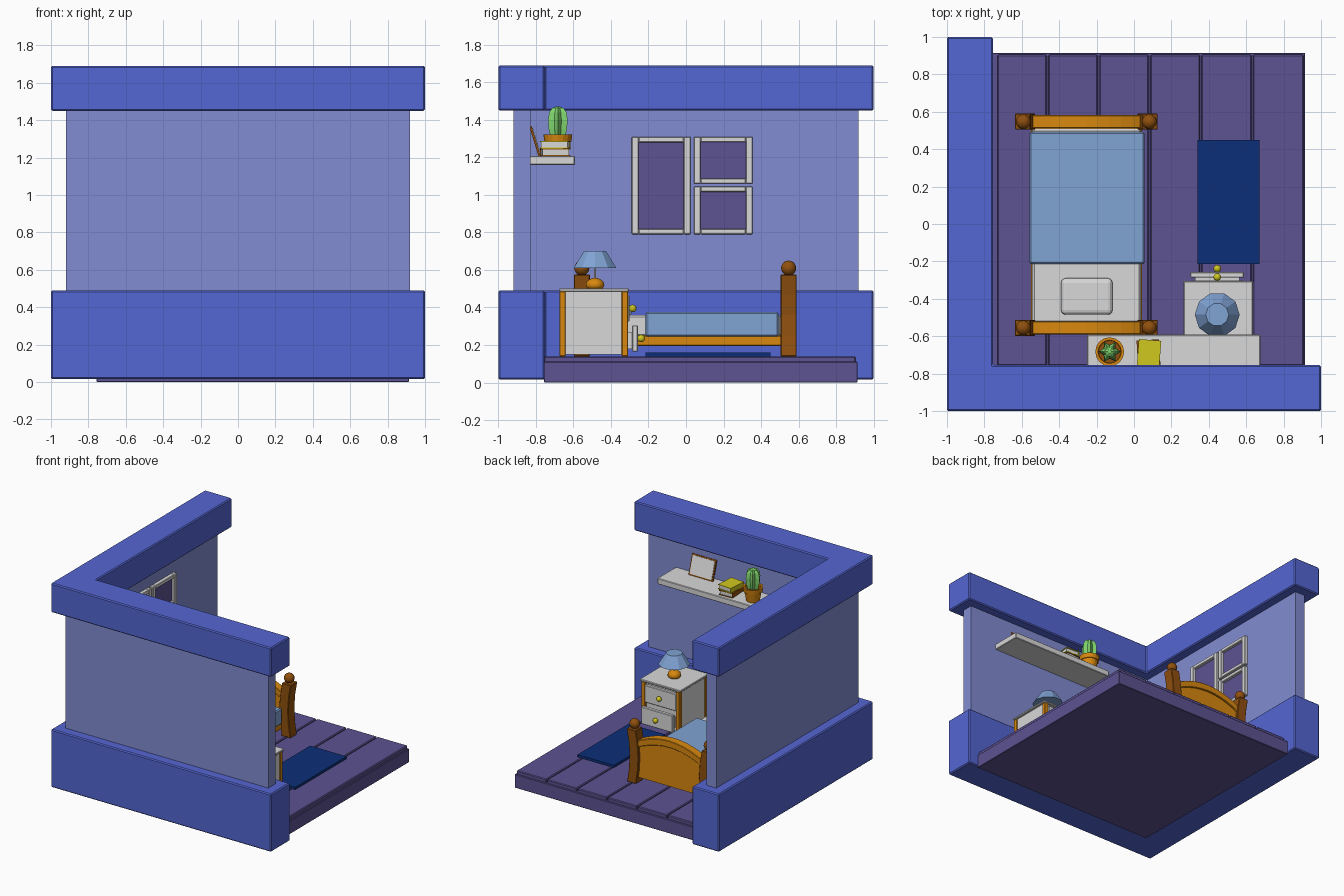
import bpy, bmesh, math
from mathutils import Matrix

if "Cube" in bpy.data.objects:
    bpy.data.objects.remove(bpy.data.objects["Cube"])


def material(name, hexa):
    def lin(c):
        return c / 12.92 if c <= 0.04045 else ((c + 0.055) / 1.055) ** 2.4
    m = bpy.data.materials.new(name)
    m.diffuse_color = [lin(int(hexa[i:i + 2], 16) / 255) for i in (0, 2, 4)] + [1]
    m.use_nodes = True
    m.node_tree.nodes["Principled BSDF"].inputs["Base Color"].default_value = m.diffuse_color
    return m


BAND = material("band blue", "5466D2")
WALL = material("wall lavender", "828CD2")
PURPLE = material("floor purple", "5D5292")
ORANGE = material("honey wood", "D8880F")
BROWN = material("dark wood", "90500E")
WHITE = material("off white", "D8D8D8")
SKY = material("light blue", "80A3D4")
NAVY = material("navy", "0C2F78")
GREEN = material("cactus green", "80D66E")
YELLOW = material("yellow", "D0C820")


def finish(name, bm, mat, bevel=0, smooth=False, segments=1):
    bmesh.ops.recalc_face_normals(bm, faces=bm.faces)
    me = bpy.data.meshes.new(name)
    bm.to_mesh(me)
    bm.free()
    me.materials.append(mat)
    ob = bpy.data.objects.new(name, me)
    bpy.context.collection.objects.link(ob)
    if bevel:
        mod = ob.modifiers.new("bevel", "BEVEL")
        mod.width, mod.segments = bevel, segments
        mod.limit_method = 'ANGLE'
    if smooth:
        for p in me.polygons:
            p.use_smooth = True
    return ob


def box(name, x, y, z, mat, bevel=0.004, segments=1):
    bm = bmesh.new()
    bmesh.ops.create_cube(bm, size=1)
    for v in bm.verts:
        for i, (a, b) in enumerate((x, y, z)):
            v.co[i] = a if v.co[i] < 0 else b
    return finish(name, bm, mat, bevel, segments=segments)


def prism(name, pts, lo, hi, mat, axis='y', bevel=0.004):
    """Extrude a profile: (x, z) points along y, or (x, y) points along z."""
    bm = bmesh.new()
    face = bm.faces.new([bm.verts.new((a, lo, b) if axis == 'y' else (a, b, lo)) for a, b in pts])
    ext = bmesh.ops.extrude_face_region(bm, geom=[face])
    for v in ext["geom"]:
        if isinstance(v, bmesh.types.BMVert):
            v.co['xyz'.index(axis)] = hi
    return finish(name, bm, mat, bevel)


def lathe(name, cx, cy, profile, sides, mat, rib=1.0, smooth=False):
    """Stack rings of (radius, z); rib scales every second corner."""
    bm = bmesh.new()
    rings = []
    for r, z in profile:
        ring = []
        for i in range(sides):
            a = 2 * math.pi * i / sides
            q = r * (rib if i % 2 else 1)
            ring.append(bm.verts.new((cx + q * math.cos(a), cy + q * math.sin(a), z)))
        rings.append(ring)
    for lo, hi in zip(rings, rings[1:]):
        for i in range(sides):
            j = (i + 1) % sides
            bm.faces.new((lo[i], lo[j], hi[j], hi[i]))
    bm.faces.new(rings[0])
    bm.faces.new(rings[-1])
    return finish(name, bm, mat, smooth=smooth)


def ball(name, c, r, mat):
    bm = bmesh.new()
    bmesh.ops.create_uvsphere(bm, u_segments=14, v_segments=10, radius=r, matrix=Matrix.Translation(c))
    return finish(name, bm, mat, smooth=True)


def corner(outer, inner, end):
    """L-shaped plan of two walls meeting at the front left."""
    return [(outer, outer), (end, outer), (end, inner), (inner, inner), (inner, end), (outer, end)]


# Walls
prism("lower_wall_band", corner(-1, -0.755, 1), 0.015, 0.49, BAND, 'z', 0.008)
prism("wall", corner(-0.92, -0.83, 0.92), 0.48, 1.46, WALL, 'z', 0)
prism("upper_wall_band", corner(-1, -0.755, 1), 1.45, 1.69, BAND, 'z', 0.008)

# Floor with planks
box("floor_base", (-0.757, 0.915), (-0.757, 0.915), (0, 0.112), PURPLE)
edges = [-0.735, -0.462, -0.19, 0.083, 0.357, 0.632, 0.91]
for a, b in zip(edges, edges[1:]):
    box("floor_plank", (a + 0.004, b - 0.004), (-0.757, 0.905), (0.105, 0.14), PURPLE, 0.006)
box("rug", (0.34, 0.67), (-0.215, 0.45), (0.138, 0.16), NAVY, 0)


# Window: three framed panes on the left wall
def framed_pane(y, z, t):
    f = (-0.835, -0.80)
    for yy in ((y[0], y[0] + t), (y[1] - t, y[1])):
        box("window_stile", f, yy, z, WHITE)
    for zz in ((z[0], z[0] + t * 0.8), (z[1] - t * 0.8, z[1])):
        box("window_rail", f, (y[0] + t, y[1] - t), zz, WHITE)
    box("window_pane", (-0.832, -0.823), (y[0] + t, y[1] - t), (z[0] + t * .8, z[1] - t * .8), PURPLE, 0)


framed_pane((-0.29, 0.025), (0.79, 1.31), 0.037)
framed_pane((0.042, 0.355), (1.06, 1.31), 0.036)
framed_pane((0.042, 0.355), (0.79, 1.045), 0.036)

# Bed posts and arched end boards
BX = -0.255
for name, by in (("foot", 0.547), ("head", -0.555)):
    for s in (-1, 1):
        zs = [0.14, 0.25, 0.36, 0.47, 0.575]
        bend = [0.0, -0.016, -0.022, -0.014, 0.004]
        pts = [(BX + s * (0.378 + b), z) for z, b in zip(zs, bend)]
        pts += [(BX + s * (0.296 + b), z) for z, b in zip(zs[::-1], bend[::-1])]
        prism(name + "_post", pts, by - 0.043, by + 0.043, BROWN)
        ball(name + "_post_knob", (BX + s * 0.337, by, 0.61), 0.04, BROWN)
    xs = [-0.31 + 0.062 * i for i in range(11)]
    top = [(BX + x, 0.568 - 0.085 * (x / 0.31) ** 2) for x in xs]
    low = [(x, z - 0.055) for x, z in top]
    prism(name + "_board_cap", top + low[::-1], by - 0.035, by + 0.035, ORANGE)
    prism(name + "_board", low + [(BX + 0.31, 0.19), (BX - 0.31, 0.19)], by - 0.022, by + 0.022, ORANGE, bevel=0)

# Bed base and bedding
box("bed_rail", (-0.55, 0.042), (-0.54, 0.535), (0.195, 0.25), ORANGE)
box("mattress", (-0.545, 0.038), (-0.53, 0.51), (0.245, 0.36), WHITE, 0.012)
box("blanket", (-0.56, 0.055), (-0.215, 0.492), (0.245, 0.376), SKY, 0.008)
box("pillow", (-0.39, -0.115), (-0.485, -0.29), (0.35, 0.41), WHITE, 0.025, 3)

# Nightstand
box("nightstand_body", (0.283, 0.617), (-0.655, -0.325), (0.15, 0.487), WHITE, 0)
for x in (0.275, 0.588):
    for y in (-0.675, -0.343):
        box("nightstand_post", (x, x + 0.037), (y, y + 0.034), (0.14, 0.487), ORANGE)
box("nightstand_top", (0.265, 0.635), (-0.675, -0.305), (0.485, 0.502), WHITE)
for name, z, y in (("upper_drawer", 0.325, -0.302), ("lower_drawer", 0.165, -0.257)):
    box(name + "_front", (0.302, 0.588), (y - 0.03, y), (z, z + 0.14), WHITE)
    box(name + "_box", (0.325, 0.565), (-0.36, y - 0.02), (z + 0.015, z + 0.105), WHITE, 0)
    box(name + "_knob_stem", (0.437, 0.453), (y - 0.005, y + 0.015), (z + 0.062, z + 0.078), YELLOW, 0)
    ball(name + "_knob", (0.445, y + 0.018, z + 0.07), 0.02, YELLOW)

# Lamp
LX, LY = 0.445, -0.485
lathe("lamp_base", LX, LY, [(0.042, 0.50), (0.051, 0.517), (0.046, 0.537), (0.03, 0.55), (0.012, 0.557)], 14, ORANGE, smooth=True)
lathe("lamp_stem", LX, LY, [(0.006, 0.55), (0.006, 0.66)], 8, WHITE)
lathe("lamp_shade", LX, LY, [(0.12, 0.61), (0.062, 0.70)], 10, SKY)

# Shelf
box("shelf", (-0.25, 0.675), (-0.835, -0.592), (1.16, 1.208), WHITE)

# Potted cactus
PX, PY = -0.13, -0.683
lathe("pot", PX, PY, [(0.05, 1.205), (0.066, 1.29)], 16, ORANGE)
lathe("pot_rim", PX, PY, [(0.072, 1.285), (0.077, 1.322), (0.062, 1.322), (0.06, 1.305)], 16, ORANGE)
lathe("soil", PX, PY, [(0.06, 1.29), (0.06, 1.309)], 16, BROWN)
lathe("cactus", PX, PY, [(0.042, 1.30), (0.056, 1.35), (0.06, 1.40), (0.053, 1.44), (0.035, 1.463), (0.008, 1.472)],
      12, GREEN, rib=0.62)


# Two stacked books, with covers and pages
def book(x, y, z, cover, turn):
    t = 0.006
    parts = [box("book_cover", x, y, (z, z + t), cover, 0),
             box("book_cover", x, y, (z + 0.034, z + 0.034 + t), cover, 0),
             box("book_spine", (x[0], x[0] + t), y, (z, z + 0.04), cover, 0),
             box("book_pages", (x[0] + t, x[1] - t), (y[0] + t, y[1] - t), (z + t, z + 0.034), WHITE, 0)]
    c = ((x[0] + x[1]) / 2, (y[0] + y[1]) / 2, 0)
    m = Matrix.Translation(c) @ Matrix.Rotation(turn, 4, 'Z') @ Matrix.Translation([-v for v in c])
    for p in parts:
        p.data.transform(m)


book((0.018, 0.138), (-0.775, -0.62), 1.207, BROWN, 0.06)
book((0.02, 0.14), (-0.775, -0.62), 1.248, YELLOW, -0.08)

# Leaning picture
lean = Matrix.Translation((0.41, -0.775, 1.209)) @ Matrix.Rotation(math.radians(17), 4, 'X')
for ob in (box("picture_frame", (-0.11, 0.11), (-0.012, 0), (0, 0.165), BROWN, 0),
           box("picture_panel", (-0.1, 0.1), (-0.004, 0.004), (0.01, 0.155), WHITE, 0)):
    ob.data.transform(lean)
